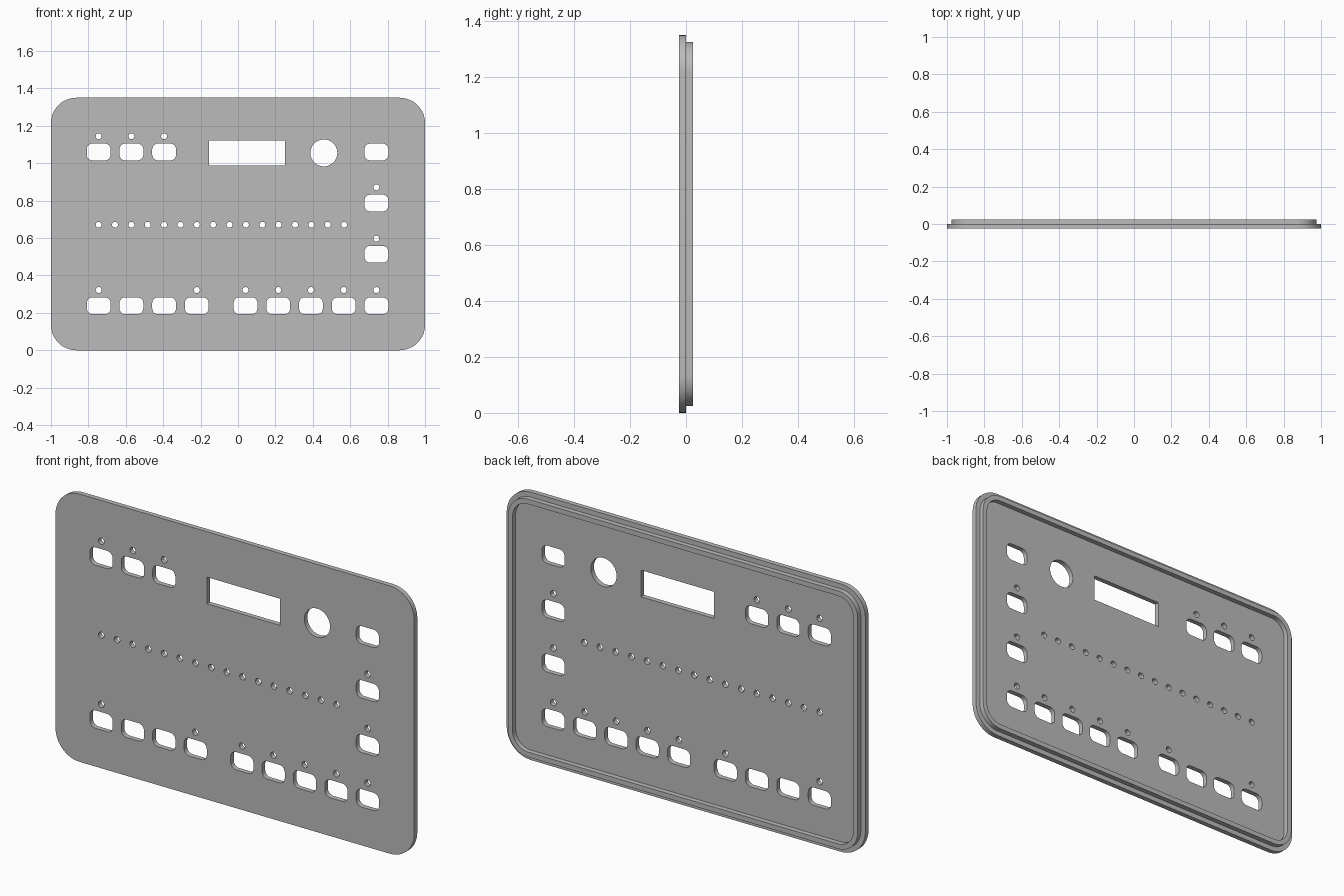
import bpy, bmesh
from math import cos, sin, pi, radians

cube = bpy.data.objects.get("Cube")
if cube:
    bpy.data.objects.remove(cube)

grey = bpy.data.materials.new("panel grey")
grey.use_nodes = True
grey.diffuse_color = (0.5, 0.5, 0.5, 1)
grey.node_tree.nodes["Principled BSDF"].inputs["Base Color"].default_value = (0.5, 0.5, 0.5, 1)


def rounded(cx, cz, w, h, r, steps=8):
    """Outline of a rounded rectangle centred on (cx, cz)."""
    pts = []
    for i, (sx, sz) in enumerate([(1, 1), (-1, 1), (-1, -1), (1, -1)]):
        for k in range(steps + 1):
            a = pi / 2 * (i + k / steps)
            pts.append((cx + sx * (w / 2 - r) + r * cos(a),
                        cz + sz * (h / 2 - r) + r * sin(a)))
    return pts


def circle(cx, cz, r, n):
    return [(cx + r * cos(2 * pi * k / n), cz + r * sin(2 * pi * k / n)) for k in range(n)]


def rectangle(cx, cz, w, h):
    return [(cx + sx * w / 2, cz + sz * h / 2) for sx, sz in [(1, 1), (-1, 1), (-1, -1), (1, -1)]]


def slab(name, outlines, y0, y1):
    """Upright slab: first outline is the rim, the others are holes."""
    curve = bpy.data.curves.new(name, "CURVE")
    curve.dimensions = "2D"
    curve.fill_mode = "BOTH"
    curve.extrude = (y1 - y0) / 2
    for pts in outlines:
        s = curve.splines.new("POLY")
        s.points.add(len(pts) - 1)
        for p, (x, z) in zip(s.points, pts):
            p.co = (x, z, 0, 1)
        s.use_cyclic_u = True
    temp = bpy.data.objects.new(name + " outline", curve)
    bpy.context.collection.objects.link(temp)
    bpy.context.view_layer.update()
    mesh = bpy.data.meshes.new_from_object(
        temp.evaluated_get(bpy.context.evaluated_depsgraph_get()))
    bpy.data.objects.remove(temp)
    bm = bmesh.new()
    bm.from_mesh(mesh)
    bmesh.ops.remove_doubles(bm, verts=bm.verts, dist=0.0002)
    # Stand the slab up and place it in depth
    for v in bm.verts:
        x, z, d = v.co
        v.co = (x, (y0 + y1) / 2 - d, z)
    bmesh.ops.recalc_face_normals(bm, faces=bm.faces)
    bm.to_mesh(mesh)
    bm.free()
    mesh.name = name
    mesh.materials.clear()
    mesh.materials.append(grey)
    obj = bpy.data.objects.new(name, mesh)
    bpy.context.collection.objects.link(obj)
    bpy.ops.object.select_all(action="DESELECT")
    obj.select_set(True)
    bpy.context.view_layer.objects.active = obj
    bpy.ops.object.shade_smooth_by_angle(angle=radians(30))
    return obj


HEIGHT = 1.35
MID = HEIGHT / 2
PITCH = 0.175
LEFT, RIGHT = -0.745, 0.74

# Button windows as (x, z, has indicator hole)
top_row = [(LEFT + i * PITCH, 1.06, True) for i in range(3)]
side_column = [(RIGHT, 1.06, False), (RIGHT, 0.787, True), (RIGHT, 0.513, True)]
bottom_left = [(LEFT + i * PITCH, 0.238, i in (0, 3)) for i in range(4)]
bottom_right = [(RIGHT - i * PITCH, 0.238, True) for i in range(5)]

holes = []
for x, z, indicator in top_row + side_column + bottom_left + bottom_right:
    holes.append(rounded(x, z, 0.127, 0.09, 0.03, 5))
    if indicator:
        holes.append(circle(x, z + 0.084, 0.016, 16))

# Row of step lights, display window and dial hole
holes += [circle(LEFT + i * PITCH / 2, 0.671, 0.016, 16) for i in range(16)]
holes.append(rectangle(0.048, 1.054, 0.406, 0.134))
holes.append(circle(0.459, 1.055, 0.072, 40))

slab("face_plate", [rounded(0, MID, 2, HEIGHT, 0.135, 12)] + holes, -0.025, 0)

# Raised lip around the back
slab("back_lip", [rounded(0, MID, 1.95, HEIGHT - 0.05, 0.11, 12),
                  rounded(0, MID, 1.9, HEIGHT - 0.1, 0.085, 12)], 0, 0.025)
